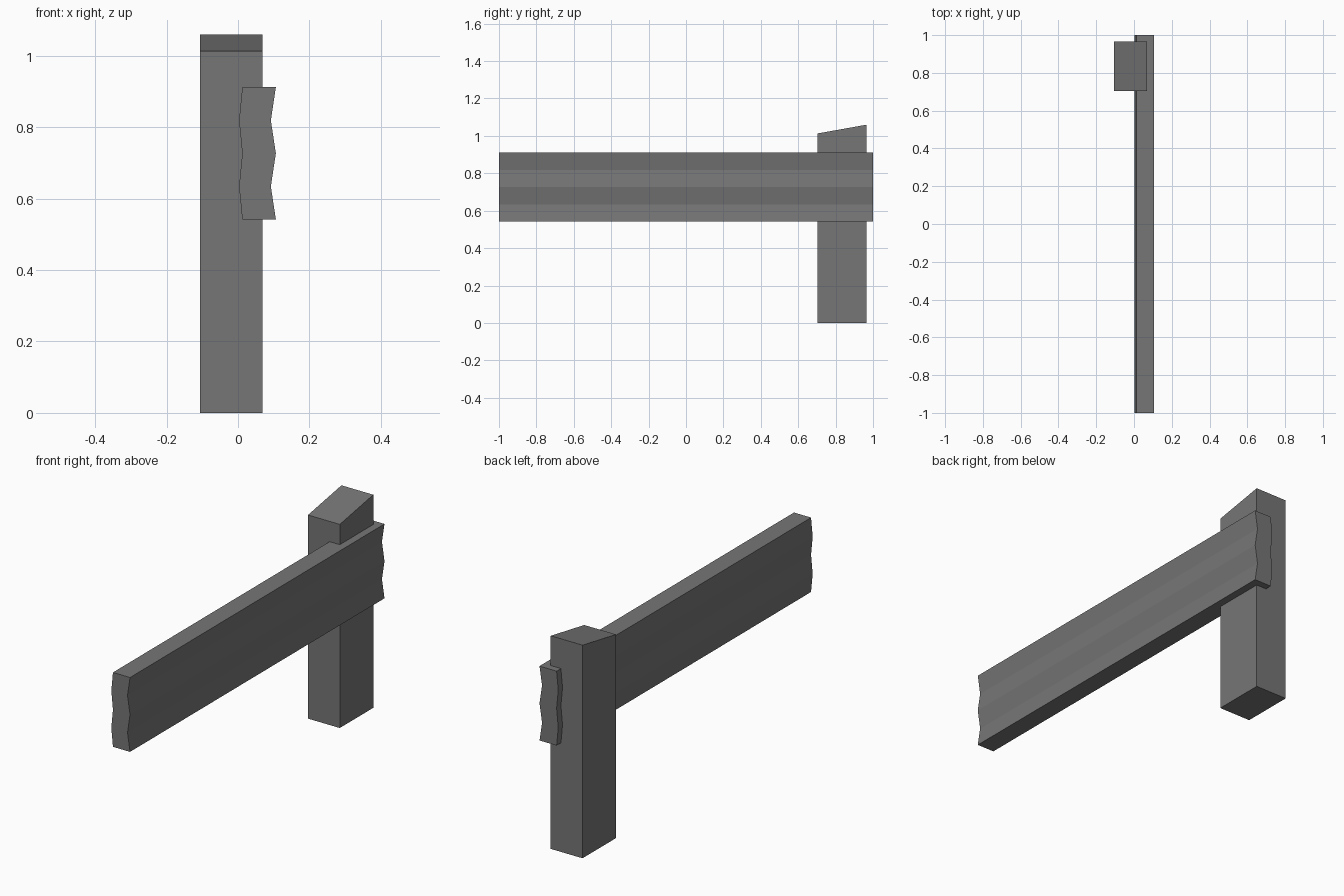
import bpy

cube = bpy.data.objects.get("Cube")
if cube:
    bpy.data.objects.remove(cube, do_unlink=True)

# Single flat grey
grey = bpy.data.materials.new("weathered_grey")
grey.use_nodes = True
color = (0.18, 0.18, 0.18, 1)
grey.diffuse_color = color
bsdf = grey.node_tree.nodes["Principled BSDF"]
bsdf.inputs["Base Color"].default_value = color
bsdf.inputs["Roughness"].default_value = 0.8


def extrude(name, start, end):
    """Solid between two matching end outlines."""
    n = len(start)
    faces = [tuple(range(n)), tuple(reversed(range(n, 2 * n)))]
    faces += [(i, i + n, (i + 1) % n + n, (i + 1) % n) for i in range(n)]
    mesh = bpy.data.meshes.new(name)
    mesh.from_pydata(start + end, [], faces)
    mesh.materials.append(grey)
    obj = bpy.data.objects.new(name, mesh)
    bpy.context.collection.objects.link(obj)
    # Consistent outward normals
    import bmesh
    bm = bmesh.new()
    bm.from_mesh(mesh)
    bmesh.ops.recalc_face_normals(bm, faces=bm.faces)
    bm.to_mesh(mesh)
    bm.free()
    return obj


# Post with a sloping top, extruded along x
side = [(0.703, 0), (0.966, 0), (0.966, 1.06), (0.703, 1.013)]
extrude("post", [(-0.107, y, z) for y, z in side],
        [(0.068, y, z) for y, z in side])

# Corrugated rail, extruded along y
heights = [0.542, 0.634, 0.727, 0.819, 0.912]
outer = [(0.092 if i % 2 else 0.106, z) for i, z in enumerate(heights)]
inner = [(0.003 if i % 2 else 0.012, z) for i, z in enumerate(heights)]
section = outer + inner[::-1]
extrude("guard_rail", [(x, -1, z) for x, z in section],
        [(x, 1, z) for x, z in section])
